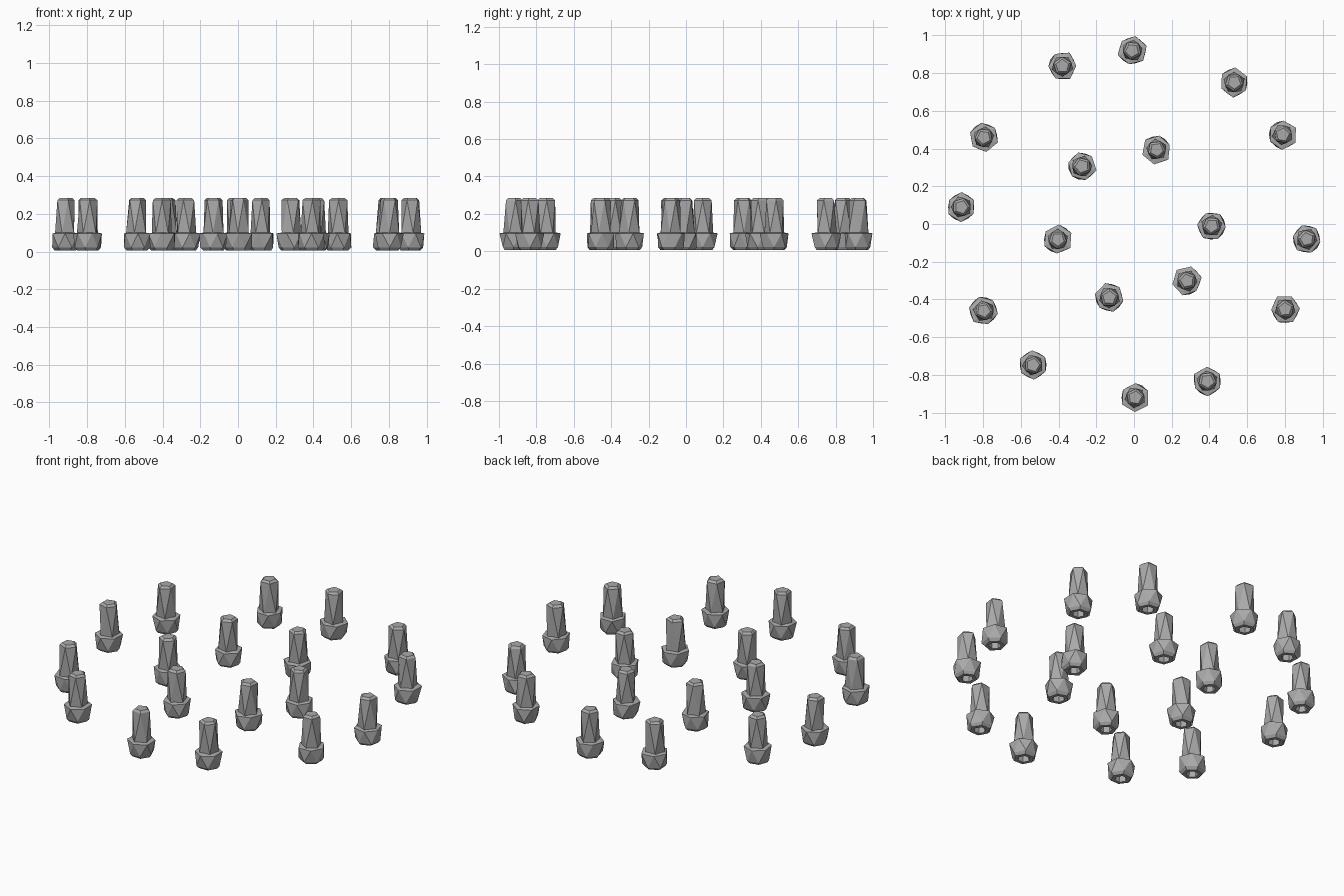
import bpy, bmesh, random
from math import sin, cos, radians, pi

cube = bpy.data.objects.get("Cube")
if cube:
    bpy.data.objects.remove(cube, do_unlink=True)

random.seed(4)
steel = bpy.data.materials.new("grey steel")
steel.use_nodes = True
STEEL_COLOUR = (0.4, 0.4, 0.4, 1)
steel.diffuse_color = STEEL_COLOUR
steel.node_tree.nodes["Principled BSDF"].inputs["Base Color"].default_value = STEEL_COLOUR


def ring(bm, sides, radius, z, turn, wobble):
    """A slightly uneven polygon ring."""
    verts = []
    for i in range(sides):
        a = turn + 2 * pi * i / sides
        r = radius * random.uniform(1 - wobble, 1 + wobble)
        verts.append(bm.verts.new((r * cos(a), r * sin(a), z)))
    return verts


def bridge(bm, low, high, twisted):
    """Join two rings with quads, or with triangles when half a step apart."""
    n = len(low)
    for i in range(n):
        j = (i + 1) % n
        if twisted:
            bm.faces.new((low[i], low[j], high[i]))
            bm.faces.new((low[j], high[j], high[i]))
        else:
            bm.faces.new((low[i], low[j], high[j], high[i]))


def make_bolt(name, x, y):
    bm = bmesh.new()
    turn = random.uniform(0, 2 * pi)

    # Head and socket: rings run from the socket floor out and up
    n, half = 6, pi / 6
    profile = [
        (0.030, 0.060, 0, 0, False),
        (0.034, 0.006, 0, 0, False),
        (0.056, 0.006, 0, 0.03, False),
        (0.070, 0.022, 0, 0.05, False),
        (0.077, 0.096, half, 0.05, True),
        (0.050, 0.101, half, 0, False),
    ]
    previous = None
    for radius, z, twist, wobble, twisted in profile:
        current = ring(bm, n, radius, z, turn + twist, wobble)
        if previous:
            bridge(bm, previous, current, twisted)
        else:
            bm.faces.new(current)
        previous = current
    bm.faces.new(previous)

    # Shank: twisted taper with a chamfered tip
    n, half = 5, pi / 5
    base = ring(bm, n, 0.056, 0.099, turn, 0.04)
    top = ring(bm, n, 0.050, 0.272, turn + half, 0.04)
    tip = ring(bm, n, 0.036, 0.284, turn + half, 0.03)
    bridge(bm, base, top, True)
    bridge(bm, top, tip, False)
    bm.faces.new(tip)

    bmesh.ops.recalc_face_normals(bm, faces=bm.faces)
    mesh = bpy.data.meshes.new(name)
    bm.to_mesh(mesh)
    bm.free()
    mesh.materials.append(steel)
    bolt = bpy.data.objects.new(name, mesh)
    bolt.location = (x, y, 0)
    bpy.context.collection.objects.link(bolt)


# Two circles of bolts standing on their heads
circles = {
    "inner_bolt": (0.412, (-1.4, 73, 132, 191.5, 251.5, 313)),
    "outer_bolt": (0.92, (31, 54.7, 90.6, 114.4, 150, 174.4,
                          210, 234.4, 270.4, 295, 330.6, 355)),
}
for name, (radius, angles) in circles.items():
    for number, angle in enumerate(angles, 1):
        a = radians(angle)
        make_bolt(f"{name}_{number}", radius * cos(a), radius * sin(a))
